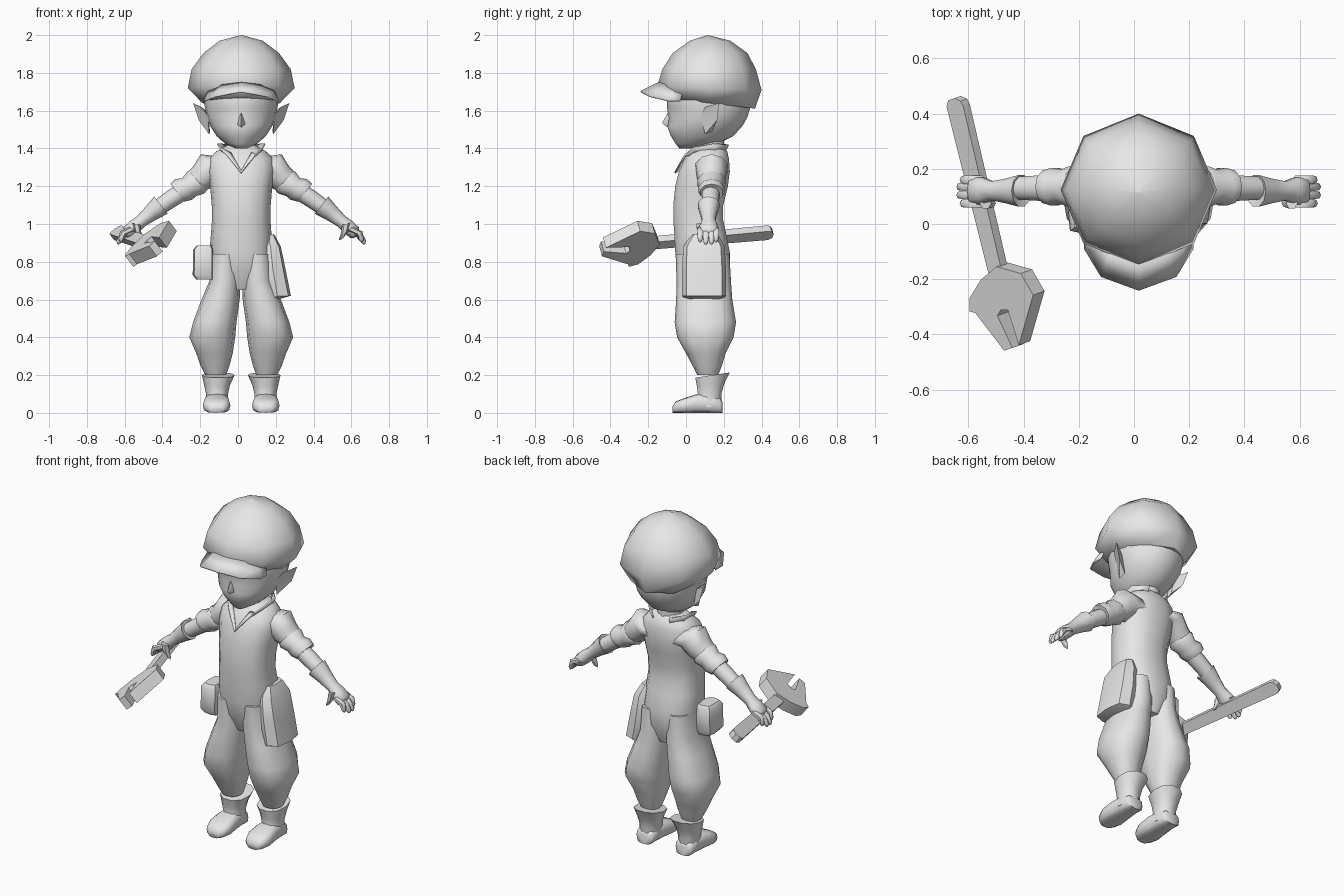
import bpy, bmesh, math
from mathutils import Vector

CX = 0.017  # body mid-plane
grey = bpy.data.materials.new("plain grey")
grey.diffuse_color = (0.8, 0.8, 0.8, 1)


def finish(name, verts, faces, angle=60, thick=0):
    me = bpy.data.meshes.new(name)
    me.from_pydata([tuple(v) for v in verts], [], faces)
    bm = bmesh.new()
    bm.from_mesh(me)
    bmesh.ops.remove_doubles(bm, verts=bm.verts, dist=1e-4)
    bmesh.ops.recalc_face_normals(bm, faces=bm.faces)
    bm.to_mesh(me)
    bm.free()
    me.materials.append(grey)
    ob = bpy.data.objects.new(name, me)
    bpy.context.collection.objects.link(ob)
    if thick:
        mod = ob.modifiers.new("thickness", 'SOLIDIFY')
        mod.thickness = thick
        mod.offset = 0
    bpy.ops.object.select_all(action='DESELECT')
    ob.select_set(True)
    bpy.context.view_layer.objects.active = ob
    bpy.ops.object.shade_smooth_by_angle(angle=math.radians(angle))
    return ob


def ring(c, u, v, n=12, p=1.0):
    """Rounded cross-section; p < 1 makes it boxier."""
    c, u, v = Vector(c), Vector(u), Vector(v)
    out = []
    for i in range(n):
        a = 2 * math.pi * i / n
        co, si = math.cos(a), math.sin(a)
        out.append(c + u * math.copysign(abs(co) ** p, co) + v * math.copysign(abs(si) ** p, si))
    return out


def flat_ring(x0, x1, y0, y1, z, n=12, p=1.0, tilt=0):
    m = (y0 + y1) / 2
    h = (y1 - y0) / 2
    return ring(((x0 + x1) / 2, m, z), ((x1 - x0) / 2, 0, 0), (0, h, h * tilt), n, p)


def loft(name, rings, angle=60):
    n = len(rings[0])
    verts = [v for r in rings for v in r]
    faces = [(k * n + i, k * n + (i + 1) % n, (k + 1) * n + (i + 1) % n, (k + 1) * n + i)
             for k in range(len(rings) - 1) for i in range(n)]
    faces += [tuple(range(n)), tuple(range((len(rings) - 1) * n, len(rings) * n))]
    return finish(name, verts, faces, angle)


def strip(name, a, b, thick):
    """Sheet between two paths."""
    n = len(a)
    pts = [Vector(p) + Vector((CX, 0, 0)) for p in a + b]
    return finish(name, pts, [(i, i + 1, n + i + 1, n + i) for i in range(n - 1)], 60, thick)


def both(half):
    """Complete a path whose first point lies on the mid-plane."""
    return [(-x, y, z) for x, y, z in reversed(half[1:])] + half


# Torso and hips: half width, front, back, height
torso = [(.06, .0, .2, .65), (.145, -.045, .235, .75), (.168, -.06, .235, .85), (.16, -.065, .215, .95),
         (.155, -.07, .2, 1.02), (.156, -.07, .2, 1.1), (.165, -.06, .225, 1.2), (.178, -.04, .235, 1.28),
         (.172, -.01, .23, 1.345), (.13, .025, .22, 1.385), (.07, .05, .19, 1.42)]
loft("overalls_body", [flat_ring(CX - w, CX + w, a, b, z, 14, .85) for w, a, b, z in torso])

# Neck and turned-out collar
loft("neck", [flat_ring(CX - .075, CX + .075, .04, .2, z) for z in (1.34, 1.48)])
outer = [(0, -.06, 1.27), (.07, -.01, 1.36), (.115, .04, 1.405), (.125, .15, 1.425), (.06, .225, 1.42)]
inner = [(0, -.045, 1.28), (.055, .01, 1.375), (.09, .06, 1.37), (.09, .16, 1.36), (.05, .2, 1.37)]
strip("collar", both(outer), both(inner), .008)

# Head with shallow eye sockets
head = [(.03, -.035, .02, 1.40), (.085, -.055, .17, 1.425), (.13, -.08, .25, 1.465), (.165, -.1, .30, 1.52),
        (.183, -.093, .325, 1.565), (.192, -.1, .34, 1.615), (.2, -.1, .34, 1.67), (.19, -.08, .32, 1.74)]
skull = loft("head", [flat_ring(CX - w, CX + w, a, b, z, 20) for w, a, b, z in head])
for v in skull.data.vertices:
    if v.co.y < 0 and .04 < abs(v.co.x - CX) < .14 and 1.55 < v.co.z < 1.6:
        v.co.y += .012
# Nose
finish("nose", [(CX - .022, -.092, 1.525), (CX + .022, -.092, 1.525), (CX, -.09, 1.60),
                (CX, -.127, 1.535), (CX, -.09, 1.505)],
       [(0, 2, 3), (2, 1, 3), (1, 4, 3), (4, 0, 3)])

# Cap crown: eight sides
cap = [(.205, -.12, .365, 1.64, -.12), (.283, -.152, .40, 1.72, -.04), (.262, -.125, .37, 1.82, 0),
       (.2, -.07, .325, 1.905, 0), (.115, .02, .235, 1.97, 0), (.002, .113, .117, 2.0, 0)]
loft("cap_crown", [flat_ring(CX - w, CX + w, a, b, z, 8, 1, t) for w, a, b, z, t in cap])
# Cap bill
strip("cap_bill",
      both([(0, -.24, 1.70), (.135, -.19, 1.675), (.195, -.09, 1.65), (.195, -.03, 1.65)]),
      both([(0, -.14, 1.75), (.10, -.10, 1.74), (.17, -.06, 1.71), (.18, -.02, 1.69)]), .008)

for s, side in ((-1, "right"), (1, "left")):
    def X(d):
        return CX + s * d

    # Pointed ear
    finish(side + "_ear", [(X(.175), .08, 1.57), (X(.185), .14, 1.60), (X(.17), .10, 1.475), (X(.165), .14, 1.49),
                           (X(.255), .175, 1.64), (X(.225), .165, 1.55), (X(.21), .10, 1.62)],
           [(0, 6, 4), (0, 4, 5), (0, 5, 2), (2, 5, 3), (3, 5, 1), (1, 5, 4), (1, 4, 6), (0, 1, 6), (0, 2, 3, 1)], 30)

    # Baggy trouser leg: outer, inner, front, back, height
    leg = [(.16, .01, -.055, .23, .84), (.168, .004, -.05, .238, .7), (.21, .008, -.052, .245, .6),
           (.255, .025, -.06, .265, .48), (.275, .032, -.047, .252, .40), (.238, .045, 0, .21, .315),
           (.215, .062, .035, .19, .25), (.19, .08, .06, .17, .2)]
    loft(side + "_trouser_leg", [flat_ring(X(i), X(o), a, b, z, 12, .85) for o, i, a, b, z in leg])

    # Boot shaft with flared cuff, then the foot
    shaft = [(.208, .035, .045, .235, .2, .15), (.196, .06, .055, .205, .145, .1),
             (.186, .07, .06, .19, .1, 0), (.19, .07, .04, .19, .03, 0)]
    loft(side + "_boot_shaft", [flat_ring(X(i), X(o), a, b, z, 10, .9, t) for o, i, a, b, z, t in shaft])
    foot = [(-.072, .03, .035), (-.055, .058, .06), (-.01, .073, .078), (.06, .066, .1), (.13, .058, .1),
            (.18, .056, .08), (.192, .045, .06)]
    loft(side + "_boot_foot", [ring((X(.13), y, h / 2), (w, 0, 0), (0, 0, h / 2), 12, .65) for y, w, h in foot])

    # Arm sections run down a slanted axis: distance out, height, radius, depth
    def limb(name, rows, y, n=10, px=.62, pz=.784):
        loft(side + "_" + name, [ring((X(d), y, z), (s * px * r, 0, pz * r), (0, q, 0), n) for d, z, r, q in rows])

    limb("upper_arm", [(.09, 1.29, .09, .09), (.16, 1.30, .088, .088), (.205, 1.25, .075, .078),
                       (.26, 1.21, .06, .062)], .135)
    limb("rolled_sleeve", [(.215, 1.235, .062, .06), (.24, 1.22, .074, .078), (.275, 1.195, .06, .064),
                           (.305, 1.183, .07, .072), (.338, 1.165, .06, .062), (.335, 1.165, .04, .04)], .135)
    limb("forearm", [(.28, 1.19, .048, .05), (.36, 1.14, .047, .048), (.44, 1.085, .043, .043)], .13)
    limb("glove_cuff", [(.43, 1.095, .04, .04), (.425, 1.10, .058, .06), (.475, 1.06, .045, .047),
                        (.53, 1.015, .034, .036), (.565, .985, .038, .05), (.60, .955, .036, .054),
                        (.61, .94, .02, .04)], .12)
    # Fingers and thumb
    for k, y in enumerate((.075, .105, .135, .16)):
        dip = .012 * (k in (0, 3))
        limb("finger_%d" % (k + 1), [(.575, .975, .02, .018), (.625, .94 + dip, .019, .018),
                                     (.65 - dip, .905 + dip, .013, .014), (.653 - dip, .893 + dip, .005, .006)],
             y, 6, .85, .5)
    limb("thumb", [(.555, 1.0, .022, .022), (.548, .96, .02, .02), (.53, .925, .013, .013),
                   (.522, .915, .004, .004)], .075, 6, .95, .2)

# Cargo pocket on the left thigh
pocket = [(.10, .175, .03, .17, .945), (.10, .21, -.015, .205, .88), (.10, .235, -.02, .212, .76),
          (.12, .263, -.02, .212, .62), (.13, .19, 0, .19, .60)]
loft("thigh_pocket", [flat_ring(CX + a, CX + b, c, d, z, 8, .6) for a, b, c, d, z in pocket], 40)
# Belt pouch on the right hip
pouch = [(-.22, -.14, -.02, .10, .885), (-.237, -.13, -.035, .115, .865), (-.24, -.13, -.035, .115, .73),
         (-.22, -.13, -.02, .1, .705)]
loft("hip_pouch", [flat_ring(a, b, c, d, z, 8, .45) for a, b, c, d, z in pouch], 40)

# Wrench: outlines laid on a slanted plane and given thickness
NORMAL = Vector((-.75, -.27, 1)).normalized()


def slab(name, outline, top, thick):
    face = [Vector((x, y, .905 + .75 * (x + .49) + .27 * (y + .16))) + NORMAL * top for x, y in outline]
    n = len(face)
    verts = face + [p - NORMAL * thick for p in face]
    sides = [(i, (i + 1) % n, n + (i + 1) % n, n + i) for i in range(n)]
    finish(name, verts, [tuple(range(n)), tuple(range(n, 2 * n))] + sides, 20)


slab("wrench_handle", [(-.668, .43), (-.662, .452), (-.64, .46), (-.617, .45), (-.607, .43),
                       (-.465, -.18), (-.515, -.18)], .02, .04)
slab("wrench_head", [(-.478, -.147), (-.535, -.195), (-.575, -.26), (-.575, -.31), (-.555, -.315), (-.45, -.452),
                     (-.42, -.442), (-.475, -.325), (-.463, -.305), (-.437, -.305), (-.397, -.432),
                     (-.345, -.25), (-.39, -.172)], .035, .07)
